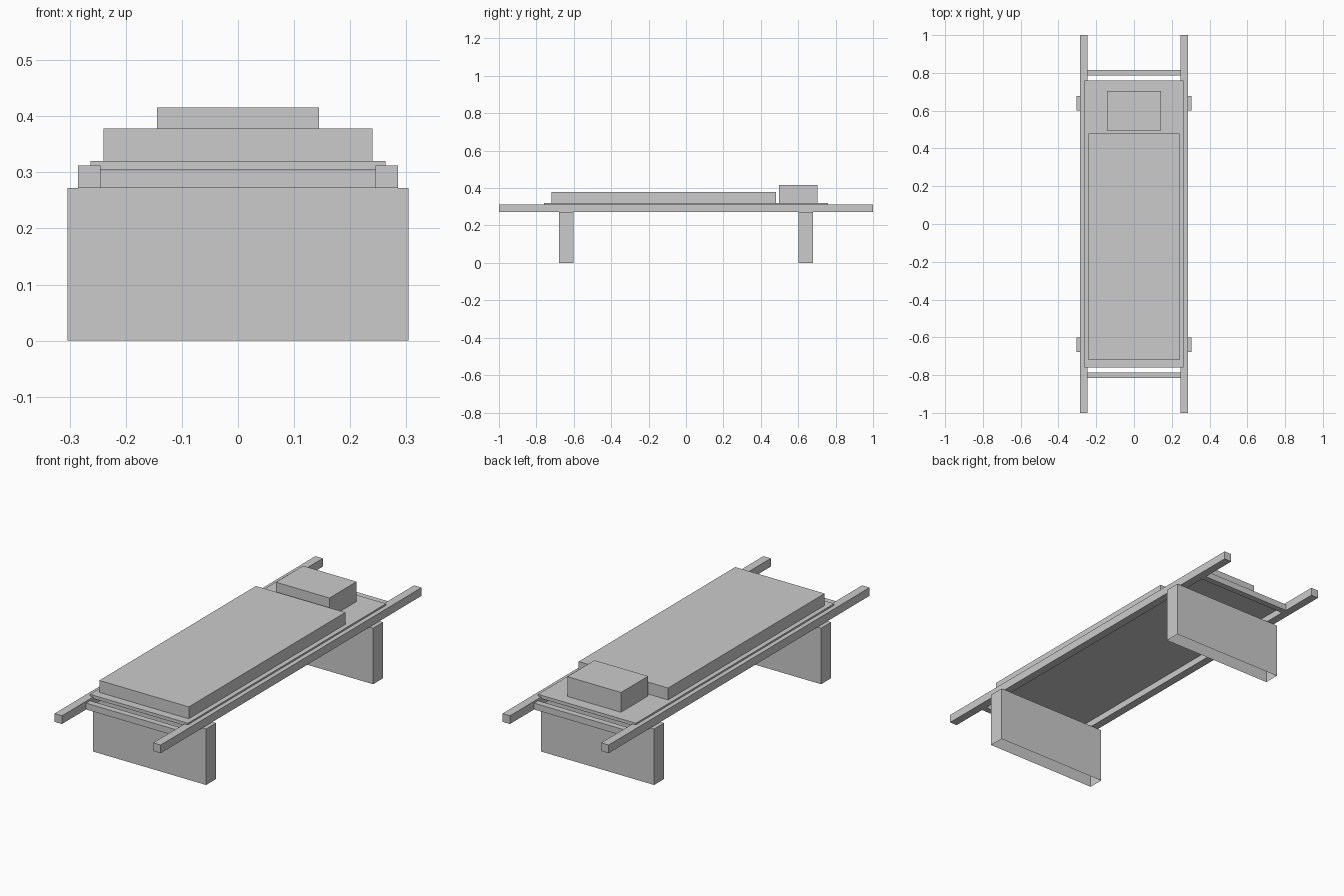
import bpy, bmesh
from mathutils import Vector

if "Cube" in bpy.data.objects:
    bpy.data.objects.remove(bpy.data.objects["Cube"])


def box(name, lo, hi, open_bottom=False):
    """Axis-aligned box between two corners, optionally without its underside."""
    lo, hi = Vector(lo), Vector(hi)
    bm = bmesh.new()
    bmesh.ops.create_cube(bm, size=1)
    bmesh.ops.scale(bm, vec=hi - lo, verts=bm.verts)
    bmesh.ops.translate(bm, vec=(lo + hi) / 2, verts=bm.verts)
    if open_bottom:
        bm.normal_update()
        bottom = [f for f in bm.faces if f.normal.z < -0.9]
        bmesh.ops.delete(bm, geom=bottom, context='FACES_ONLY')
    mesh = bpy.data.meshes.new(name)
    bm.to_mesh(mesh)
    bm.free()
    obj = bpy.data.objects.new(name, mesh)
    bpy.context.collection.objects.link(obj)
    return obj


# Carrying poles
for side, x in (("left", -0.265), ("right", 0.265)):
    box(f"{side}_pole", (x - 0.02, -1, 0.272), (x + 0.02, 1, 0.312))

# Crossbars and hollow plank legs at both ends
for end, s in (("front", -1), ("back", 1)):
    y = 0.80 * s
    box(f"{end}_crossbar", (-0.245, y - 0.015, 0.272), (0.245, y + 0.015, 0.303))
    y = 0.64 * s
    box(f"{end}_leg", (-0.304, y - 0.038, 0), (0.304, y + 0.038, 0.272), open_bottom=True)

# Canvas bed, mattress and pillow
box("canvas_bed", (-0.263, -0.76, 0.304), (0.263, 0.76, 0.32))
box("mattress", (-0.24, -0.72, 0.32), (0.24, 0.48, 0.378))
box("pillow", (-0.144, 0.496, 0.32), (0.144, 0.704, 0.416))
